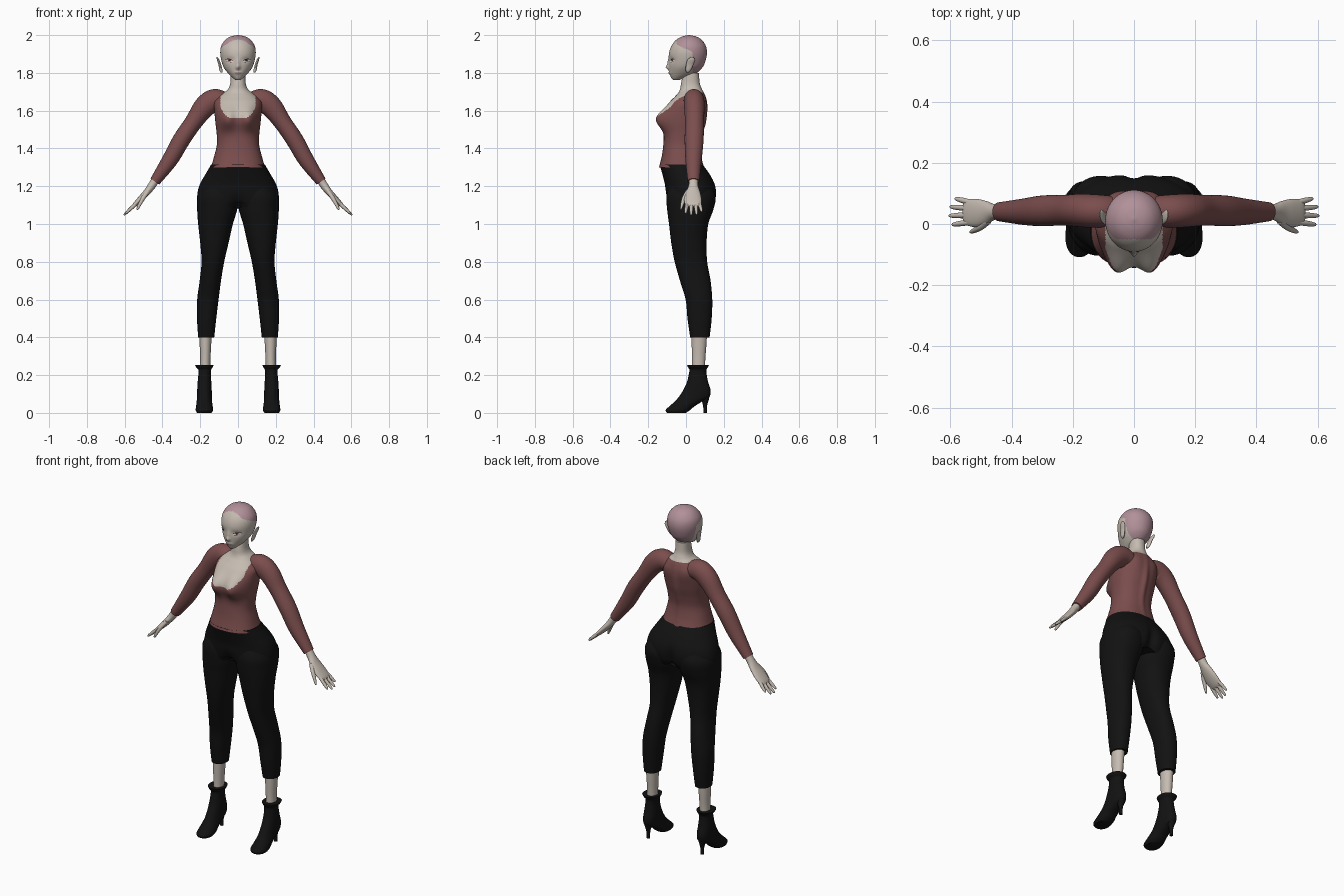
import bpy
from math import cos, sin, pi, exp, copysign
from mathutils import Vector
from mathutils.bvhtree import BVHTree

cube = bpy.data.objects.get("Cube")
if cube:
    bpy.data.objects.remove(cube, do_unlink=True)


def material(name, r, g, b):
    mat = bpy.data.materials.new(name)
    mat.use_nodes = True
    mat.diffuse_color = (r, g, b, 1)
    shader = mat.node_tree.nodes["Principled BSDF"]
    shader.inputs["Base Color"].default_value = (r, g, b, 1)
    shader.inputs["Roughness"].default_value = 0.8
    return mat


SKIN = material("pale skin", 0.56, 0.50, 0.44)
SHIRT = material("dusty red cloth", 0.2, 0.075, 0.075)
BLACK = material("black cloth", 0.006, 0.006, 0.006)
HAIR = material("mauve scalp", 0.44, 0.28, 0.32)
LASH = material("dark lash", 0.03, 0.02, 0.02)
IRIS = material("red brown iris", 0.16, 0.05, 0.05)
WHITE = material("eye white", 0.7, 0.68, 0.66)
LIP = material("soft lip", 0.42, 0.27, 0.25)
parts = []


def make(name, verts, faces, mats, mirror=False):
    mesh = bpy.data.meshes.new(name)
    mesh.from_pydata(verts, [], faces)
    obj = bpy.data.objects.new(name, mesh)
    bpy.context.collection.objects.link(obj)
    for mat in mats:
        mesh.materials.append(mat)
    if mirror:
        obj.modifiers.new("Mirror", "MIRROR").use_mirror_merge = False
    parts.append(obj)
    return obj


def smooth_path(rows, steps):
    """Catmull-Rom interpolation through section rows."""
    rows = [Vector(r) for r in rows]
    out = []
    for i in range(len(rows) - 1):
        a, b, c, d = rows[max(i - 1, 0)], rows[i], rows[i + 1], rows[min(i + 2, len(rows) - 1)]
        for k in range(steps):
            t = k / steps
            out.append(b + ((c - a) * t + (2 * a - 5 * b + 4 * c - d) * t * t
                            + (3 * b - a - 3 * c + d) * t ** 3) / 2)
    return out + [rows[-1]]


def loft(name, rows, mats, flat=False, mirror=True, segs=40, steps=6, power=2):
    """Skin oval rings; a row is x, y, z, half width, half depth."""
    path = smooth_path(rows, steps)
    verts, faces = [], []
    for i, s in enumerate(path):
        tan = path[min(i + 1, len(path) - 1)] - path[max(i - 1, 0)]
        across = Vector((1, 0, 0)) if flat else Vector((tan[2], 0, -tan[0])).normalized()
        for j in range(segs):
            a = 2 * pi * j / segs
            u, v = (copysign(abs(w) ** (2 / power), w) for w in (cos(a), sin(a)))
            verts.append(Vector(s[:3]) + across * s[3] * u + Vector((0, s[4] * v, 0)))
    for i in range(len(path) - 1):
        for j in range(segs):
            k = (j + 1) % segs
            faces.append((i * segs + j, i * segs + k, (i + 1) * segs + k, (i + 1) * segs + j))
    faces.append(tuple(reversed(range(segs))))
    faces.append(tuple(range(len(verts) - segs, len(verts))))
    return make(name, verts, faces, mats, mirror)


def stack(name, rows, mats, **kw):
    """Level rings; a row is z, x min, x max, y front, y back."""
    return loft(name, [((a + b) / 2, (f + k) / 2, z, (b - a) / 2, (k - f) / 2)
                       for z, a, b, f, k in rows], mats, flat=True, **kw)


def centred(name, rows, mats, **kw):
    return stack(name, [(z, -w, w, f, k) for z, w, f, k in rows], mats, mirror=False, segs=128, **kw)


def bump(obj, centre, size, push):
    """Push the surface along y with a soft falloff."""
    for v in obj.data.vertices:
        d = sum(((v.co[i] - centre[i]) / size[i]) ** 2 for i in range(3))
        v.co.y += push * exp(-d)


def paint(obj, rule):
    for p in obj.data.polygons:
        p.material_index = rule(*p.center)


# Torso: neck, open neckline and fitted shirt
torso = centred("torso", [
    (1.30, .143, -.143, .093), (1.36, .126, -.128, .075), (1.42, .112, -.12, .068),
    (1.48, .113, -.115, .078), (1.54, .12, -.115, .095), (1.60, .125, -.108, .105),
    (1.645, .125, -.085, .106), (1.675, .1, -.058, .1), (1.695, .075, -.04, .092),
    (1.715, .052, -.031, .082), (1.745, .041, -.026, .072), (1.80, .038, -.015, .068)],
    [SHIRT, SKIN], steps=9, power=2.3)
for side in (-1, 1):
    bump(torso, (side * .058, -.11, 1.555), (.05, .09, .058), -.052)
    bump(torso, (side * .06, .1, 1.63), (.04, .04, .05), .006)
bump(torso, (0, .09, 1.5), (.016, .04, .16), .012)


def neckline(x, y, z):
    if y > .03:
        return int(z > 1.695)
    return int(z > 1.56 + .05 * (x / .088) ** 4 and abs(x) < .093)


paint(torso, neckline)

# Sleeves
loft("sleeve", [
    (.06, .04, 1.645, .045, .05), (.12, .042, 1.655, .06, .054), (.175, .044, 1.622, .058, .054),
    (.235, .045, 1.54, .047, .05), (.30, .043, 1.445, .046, .05), (.36, .04, 1.34, .042, .043),
    (.44, .04, 1.225, .028, .031)], [SHIRT])

# Hands
loft("hand", [
    (.42, .04, 1.26, .022, .024), (.455, .039, 1.205, .021, .025), (.483, .037, 1.168, .018, .038),
    (.515, .036, 1.133, .016, .046), (.545, .038, 1.103, .012, .043), (.556, .038, 1.092, .006, .036)],
    [SKIN], segs=28)
for label, y, spread, reach in (("index", .006, -.008, .9), ("middle", .029, -.002, 1.05),
                                ("ring", .051, .005, 1), ("little", .071, .012, .75)):
    loft(label + "_finger", [
        (.535 + .066 * reach * t, y + spread * t, 1.112 - .062 * reach * t, r, r)
        for t, r in ((0, .009), (.4, .0095), (.8, .0075), (.96, .005), (1, .001))],
        [SKIN], segs=12, steps=3)
loft("thumb", [(.475, .012, 1.175, .012, .014), (.5, -.008, 1.14, .011, .013),
               (.52, -.02, 1.105, .009, .009), (.532, -.026, 1.08, .006, .005),
               (.535, -.027, 1.076, .001, .001)], [SKIN], segs=14, steps=3)

# Trousers
hips = centred("trouser_hips", [
    (1.07, .205, -.085, .13), (1.11, .214, -.1, .152), (1.16, .215, -.108, .162),
    (1.21, .202, -.112, .154), (1.26, .174, -.124, .128), (1.315, .142, -.14, .088)],
    [BLACK], power=2.2)
bump(hips, (0, .16, 1.13), (.025, .06, .07), -.022)
bump(hips, (0, -.1, 1.08), (.04, .06, .06), .03)
for v in hips.data.vertices:  # arch the crotch
    if v.co.z < 1.12:
        v.co.z += .03 * exp(-(v.co.x / .04) ** 2) * (1.12 - v.co.z) / .05
stack("trouser_leg", [
    (.40, .126, .211, .022, .125), (.50, .115, .217, .008, .136), (.60, .103, .216, -.002, .139),
    (.70, .09, .203, -.032, .13), (.80, .073, .193, -.06, .112), (.90, .05, .2, -.078, .109),
    (1.0, .027, .211, -.09, .118), (1.08, .004, .216, -.1, .146), (1.15, .002, .212, -.103, .156),
    (1.22, .02, .17, -.08, .12)], [BLACK], power=2.2)

# Lower legs and heeled ankle boots
stack("calf", [(.18, .148, .203, .03, .1), (.28, .146, .2, .032, .102),
               (.36, .142, .203, .03, .108), (.43, .138, .206, .028, .112)], [SKIN])
stack("boot", [
    (0, .14, .218, -.1, .0), (.015, .132, .224, -.108, .022), (.035, .134, .222, -.088, .045),
    (.06, .137, .219, -.06, .085), (.085, .138, .217, -.038, .124), (.12, .139, .216, -.015, .13),
    (.16, .141, .214, .004, .118), (.20, .144, .21, .014, .11), (.228, .142, .21, .018, .108),
    (.242, .134, .222, .01, .116), (.254, .129, .228, .006, .122)], [BLACK], power=2.2)
stack("boot_heel", [(0, .168, .188, .092, .11), (.04, .167, .189, .09, .112),
                    (.075, .158, .198, .078, .122), (.1, .15, .206, .07, .126)], [BLACK], segs=20)

# Head with close scalp
head = centred("head", [
    (1.762, .012, -.068, -.035), (1.772, .026, -.077, -.01), (1.795, .05, -.086, .05),
    (1.83, .076, -.09, .088), (1.87, .089, -.091, .105), (1.91, .094, -.089, .111),
    (1.945, .088, -.076, .104), (1.975, .067, -.052, .083), (1.992, .04, -.022, .055),
    (2.0, .004, .012, .02)], [SKIN, HAIR], steps=9)
bump(head, (0, -.09, 1.829), (.011, .05, .012), -.015)
bump(head, (0, -.09, 1.852), (.011, .05, .024), -.007)
bump(head, (0, -.09, 1.8), (.022, .05, .009), -.004)
for side in (-1, 1):
    bump(head, (side * .044, -.08, 1.868), (.024, .04, .014), .006)


def scalp(x, y, z):
    t = min(max((1.955 - z) / .05, 0), 1)
    return int(z > 1.802 and y > -.05 + .085 * t * t * (3 - 2 * t))


paint(head, scalp)

# Face details laid onto the head
tree = BVHTree.FromPolygons([v.co for v in head.data.vertices],
                            [p.vertices[:] for p in head.data.polygons])


def patch(name, mat, x, z, half, low, high, lift, slant=0.0, mirror=True, base=0.0):
    """Curved plate between two arcs, projected onto the face."""
    cols, levels = 16, 4
    verts, faces = [], []
    for i in range(cols + 1):
        u = 2 * i / cols - 1
        arc = (1 - u * u) ** .6
        for j in range(levels + 1):
            h = base * arc + low * arc + (high - low) * arc * j / levels
            px, pz = x + u * half, z + h + slant * u
            hit = tree.ray_cast(Vector((px, -1, pz)), Vector((0, 1, 0)))[0]
            verts.append((px, hit.y - lift, pz))
    for i in range(cols):
        for j in range(levels):
            a = i * (levels + 1) + j
            faces.append((a, a + levels + 1, a + levels + 2, a + 1))
    make(name, verts, faces, [mat], mirror)


patch("eye_white", WHITE, .045, 1.864, .02, -.006, .008, .0012, .003)
patch("iris", IRIS, .045, 1.865, .0075, -.006, .007, .002)
patch("pupil", LASH, .045, 1.865, .0035, -.003, .004, .0026)
patch("upper_lash", LASH, .046, 1.864, .023, .006, .011, .003, .004)
patch("lower_lash", LASH, .045, 1.864, .02, -.0075, -.006, .002, .003)
patch("upper_lip", LIP, 0, 1.8, .02, 0, .005, .0015, mirror=False)
patch("lower_lip", LIP, 0, 1.799, .018, -.007, 0, .0015, mirror=False)

# Ears
loft("ear", [(.084, .008, 1.802, .004, .006), (.09, .012, 1.815, .008, .014),
             (.097, .02, 1.845, .007, .02), (.106, .028, 1.87, .006, .019),
             (.111, .032, 1.884, .002, .006)], [SKIN], segs=20)

bpy.ops.object.select_all(action="DESELECT")
for obj in parts:
    obj.select_set(True)
bpy.context.view_layer.objects.active = parts[0]
bpy.ops.object.shade_smooth_by_angle(angle=pi / 4)
